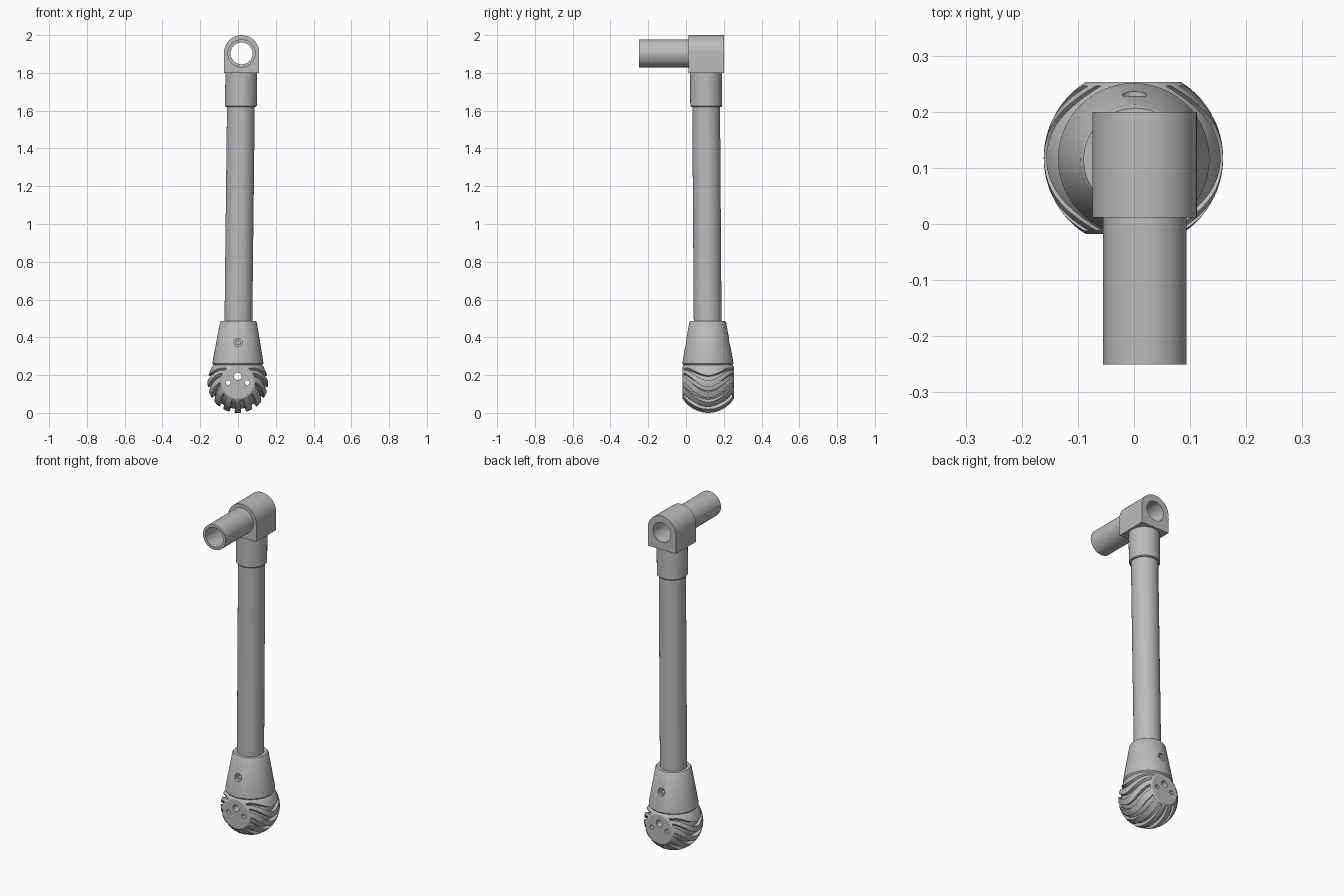
import bpy, bmesh, math
from mathutils import Vector, Matrix

cube = bpy.data.objects.get("Cube")
if cube:
    bpy.data.objects.remove(cube, do_unlink=True)

grey = bpy.data.materials.new("plain_grey")
grey.use_nodes = True
grey.diffuse_color = (0.5, 0.5, 0.5, 1)
grey.node_tree.nodes["Principled BSDF"].inputs["Base Color"].default_value = (0.5, 0.5, 0.5, 1)


def finish(name, bm):
    bmesh.ops.remove_doubles(bm, verts=bm.verts, dist=1e-5)
    bmesh.ops.recalc_face_normals(bm, faces=bm.faces)
    mesh = bpy.data.meshes.new(name)
    bm.to_mesh(mesh)
    bm.free()
    mesh.materials.append(grey)
    ob = bpy.data.objects.new(name, mesh)
    bpy.context.collection.objects.link(ob)
    return ob


def axis(z):
    """Centre of the slightly leaning rod at a height."""
    return Vector((0.0115 * (z - 0.3), 0.118 - 0.007 * z, z))


def lathe(name, profile, sides=64):
    """Closed solid of (radius, z) rings around the leaning axis."""
    bm = bmesh.new()
    rings = []
    for r, z in profile:
        c = axis(z)
        rings.append([bm.verts.new(c + Vector((r * math.cos(a), r * math.sin(a), 0)))
                      for a in (math.tau * i / sides for i in range(sides))])
    for lo, hi in zip(rings, rings[1:]):
        for i in range(sides):
            j = (i + 1) % sides
            bm.faces.new((lo[i], lo[j], hi[j], hi[i]))
    bm.faces.new(rings[0])
    bm.faces.new(rings[-1])
    return finish(name, bm)


def rod_y(name, x, z, r, y0, y1, sides=48):
    """Cylinder lying along y."""
    bm = bmesh.new()
    place = Matrix.Translation((x, (y0 + y1) / 2, z)) @ Matrix.Rotation(math.pi / 2, 4, 'X')
    bmesh.ops.create_cone(bm, cap_ends=True, segments=sides, radius1=r, radius2=r,
                          depth=y1 - y0, matrix=place)
    return finish(name, bm)


def cut(ob, *cutters):
    bpy.context.view_layer.objects.active = ob
    for c in cutters:
        m = ob.modifiers.new("cut", 'BOOLEAN')
        m.operation = 'DIFFERENCE'
        m.solver = 'EXACT'
        m.object = c
        bpy.ops.object.modifier_apply(modifier=m.name)
        bpy.data.objects.remove(c, do_unlink=True)


# Rod and its upper collar
shaft = lathe("shaft", [(0.0735, 0.46), (0.0735, 1.64)])
collar = lathe("collar", [(0.08, 1.62), (0.084, 1.625), (0.084, 1.81)])

# Arched head block with a bore through it
HX, HZ, HR = 0.019, 1.907, 0.093
bm = bmesh.new()
arch = [(HX - HR, 1.8), (HX + HR, 1.8)]
arch += [(HX + HR * math.cos(math.pi * i / 32), HZ + HR * math.sin(math.pi * i / 32))
         for i in range(33)]
face = bm.faces.new([bm.verts.new((x, 0.012, z)) for x, z in arch])
side = bmesh.ops.extrude_face_region(bm, geom=[face])["geom"]
bmesh.ops.translate(bm, vec=(0, 0.188, 0), verts=[v for v in side if isinstance(v, bmesh.types.BMVert)])
head = finish("head_block", bm)
cut(head, rod_y("bore", HX, 1.903, 0.058, -0.1, 0.4))

# Hollow tube sticking out to the front
tube = rod_y("handle_tube", HX, 1.903, 0.0745, -0.25, 0.06, 64)
cut(tube, rod_y("bore", HX, 1.903, 0.058, -0.4, 0.2))

# Tapered socket with a countersunk screw hole front and back
socket = lathe("socket", [(0.125, 0.25), (0.135, 0.262), (0.131, 0.29), (0.098, 0.478), (0.092, 0.486)])
sc = axis(0.372)
for s in (-1, 1):
    for r, inner in ((0.022, 0.1), (0.011, 0.08)):
        ends = sorted((sc.y + s * inner, sc.y + s * 0.2))
        cut(socket, rod_y("screw_cut", sc.x, sc.z, r, ends[0], ends[1], 24))

# Ball with flat front and back and bowed grooves round its sides
R, FLAT, DEPTH = 0.16, 0.1355, 0.021
C = Vector((-0.001, 0.1175, 0.16))
half = math.radians(4.8)
columns = []
for k in range(-5, 5):
    mid = math.radians(22 * k + 11)
    columns += [(mid - half, 0), (mid - half, 1), (mid, 1), (mid + half, 1), (mid + half, 0),
                (mid + math.radians(11), 0)]
top = columns[-1][0]
steps = 12
columns += [(top + (math.tau - 2 * top) * i / steps, 0) for i in range(1, steps + 1)]
rim = 0.95
inner_rows = [(rim * math.sin(math.pi / 2 * i / 14), 1) for i in range(-14, 15)]
rows = [(-1, 0), (-rim, 0)] + inner_rows + [(rim, 0), (1, 0)]


def ball_point(phi, t, groove):
    y = t * FLAT
    r = math.sqrt(R * R - y * y) - DEPTH * groove
    a = math.remainder(phi, math.tau)
    a += math.copysign(0.8 * math.sin(a) ** 2 * t * t, a)
    return C + Vector((r * math.sin(a), y, -r * math.cos(a)))


bm = bmesh.new()
grid = [[bm.verts.new(ball_point(p, t, g * h)) for p, g in columns] for t, h in rows]
n = len(columns)
for a, b in zip(grid, grid[1:]):
    for i in range(n):
        j = (i + 1) % n
        bm.faces.new((a[i], a[j], b[j], b[i]))
bm.faces.new(grid[0])
bm.faces.new(grid[-1])
bmesh.ops.remove_doubles(bm, verts=bm.verts, dist=1e-5)
bmesh.ops.dissolve_degenerate(bm, edges=bm.edges, dist=1e-6)
ball = finish("grooved_ball", bm)

# Three holes through the flats of the ball
cut(ball, *[rod_y("hole", C.x + x, z, r, -0.2, 0.4, 24)
            for x, z, r in ((0, 0.194, 0.02), (-0.05, 0.16, 0.012), (0.05, 0.16, 0.012))])

# Smooth curved surfaces, keep hard edges
for ob in (shaft, collar, head, tube, socket, ball):
    bpy.ops.object.select_all(action='DESELECT')
    ob.select_set(True)
    bpy.context.view_layer.objects.active = ob
    bpy.ops.object.shade_smooth_by_angle(angle=math.radians(30))
